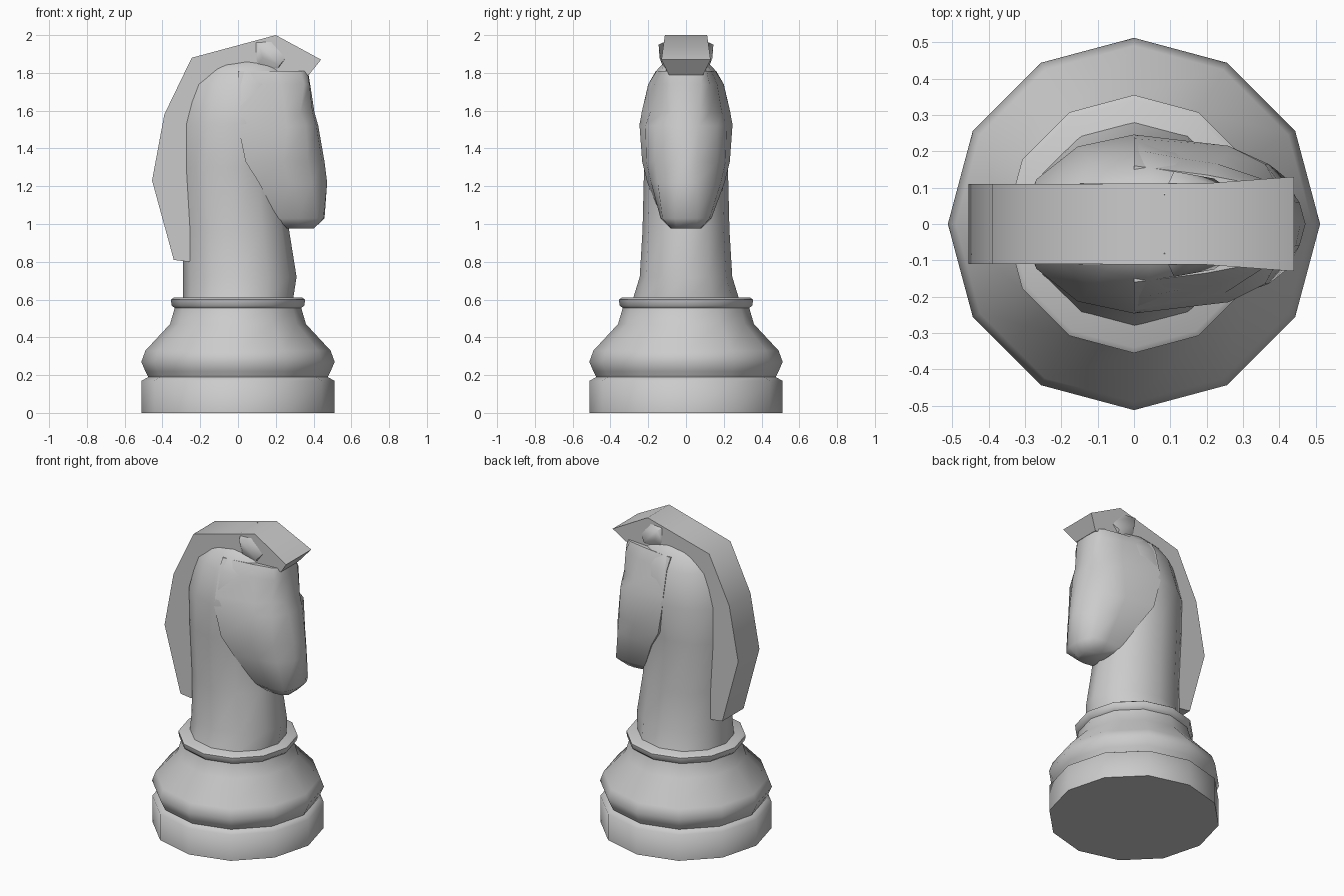
import bpy, bmesh
from math import sin, cos, pi, radians, sqrt


def finish(name, bm, angle=60):
    bmesh.ops.recalc_face_normals(bm, faces=bm.faces)
    me = bpy.data.meshes.new(name)
    bm.to_mesh(me)
    bm.free()
    ob = bpy.data.objects.new(name, me)
    bpy.context.collection.objects.link(ob)
    me.shade_smooth()
    me.set_sharp_from_angle(angle=radians(angle))
    return ob


def loft(name, rings, angle=60):
    """Skin a stack of equal-length rings and cap both ends."""
    bm = bmesh.new()
    vs = [[bm.verts.new(p) for p in r] for r in rings]
    n = len(rings[0])
    for a, b in zip(vs, vs[1:]):
        for i in range(n):
            j = (i + 1) % n
            bm.faces.new((a[i], a[j], b[j], b[i]))
    bm.faces.new(vs[0])
    bm.faces.new(vs[-1])
    return finish(name, bm, angle)


def oval(z, xb, xf, w, n=12):
    c, a = (xb + xf) / 2, (xf - xb) / 2
    return [(c + a * cos(2 * pi * i / n), w * sin(2 * pi * i / n), z) for i in range(n)]


def mirrored(z, half):
    """Half outline starting on the centre line, mirrored across y = 0."""
    return [(x, y, z) for x, y in half] + [(x, -y, z) for x, y in reversed(half[1:])]


# Turned base, twelve sides
base = [(0.51, 0), (0.51, 0.17), (0.475, 0.19), (0.49, 0.22), (0.512, 0.27), (0.49, 0.33),
        (0.36, 0.47), (0.335, 0.555), (0.352, 0.57), (0.355, 0.6), (0.34, 0.61)]
loft("base", [oval(z, -r, r, r) for r, z in base])

# Neck and back of the head
neck = [(0.59, -0.29, 0.29, 0.285), (0.72, -0.29, 0.31, 0.245), (0.97, -0.29, 0.27, 0.23),
        (1.30, -0.31, 0.24, 0.222), (1.53, -0.31, 0.31, 0.246), (1.74, -0.26, 0.31, 0.2),
        (1.82, -0.2, 0.28, 0.15), (1.88, -0.12, 0.22, 0.09)]
loft("neck", [oval(*s) for s in neck])

# Face: muzzle, jaw, cheekbones, recessed eyes and brow
face = [
    (0.975, [(0.40, 0), (0.40, 0.05), (0.37, 0.075), (0.32, 0.08), (0.26, 0.07)]),
    (1.03, [(0.458, 0), (0.452, 0.06), (0.42, 0.125), (0.32, 0.135), (0.21, 0.125)]),
    (1.22, [(0.472, 0), (0.455, 0.06), (0.39, 0.15), (0.27, 0.185), (0.11, 0.205)]),
    (1.33, [(0.458, 0), (0.445, 0.06), (0.37, 0.165), (0.24, 0.21), (0.04, 0.232)]),
    (1.52, [(0.425, 0), (0.415, 0.07), (0.36, 0.165), (0.26, 0.215), (0.0, 0.246)]),
    (1.59, [(0.405, 0), (0.395, 0.075), (0.33, 0.125), (0.25, 0.19), (0.0, 0.235)]),
    (1.74, [(0.382, 0), (0.378, 0.08), (0.35, 0.125), (0.23, 0.165), (0.0, 0.2)]),
    (1.81, [(0.37, 0), (0.368, 0.08), (0.33, 0.11), (0.2, 0.135), (0.0, 0.16)]),
]
loft("face", [mirrored(z, h) for z, h in face], 50)

# Mane slab running over the crest into a flared forelock: (x, z, half width)
mane = [(-0.26, 0.80, 0.11), (-0.34, 0.81, 0.11), (-0.455, 1.23, 0.11), (-0.39, 1.58, 0.11),
        (-0.245, 1.88, 0.11), (0.2, 2.0, 0.112), (0.44, 1.87, 0.13), (0.375, 1.79, 0.09),
        (0.15, 1.79, 0.11), (-0.08, 1.68, 0.11), (-0.2, 1.3, 0.11), (-0.2, 0.85, 0.11)]
loft("mane", [[(x, s * w, z) for x, z, w in mane] for s in (-1, 1)], 50)

# Small ears against the forelock
for side, label in ((1, "left"), (-1, "right")):
    bm = bmesh.new()
    for x, y, z in [(0.08, 0.08, 1.97), (0.11, 0.145, 1.95), (0.13, 0.14, 1.88), (0.09, 0.09, 1.82),
                    (0.22, 0.125, 1.84), (0.27, 0.09, 1.9), (0.2, 0.1, 1.97), (0.2, 0.08, 1.8)]:
        bm.verts.new((x, side * y, z))
    bmesh.ops.convex_hull(bm, input=bm.verts)
    finish(label + "_ear", bm)
